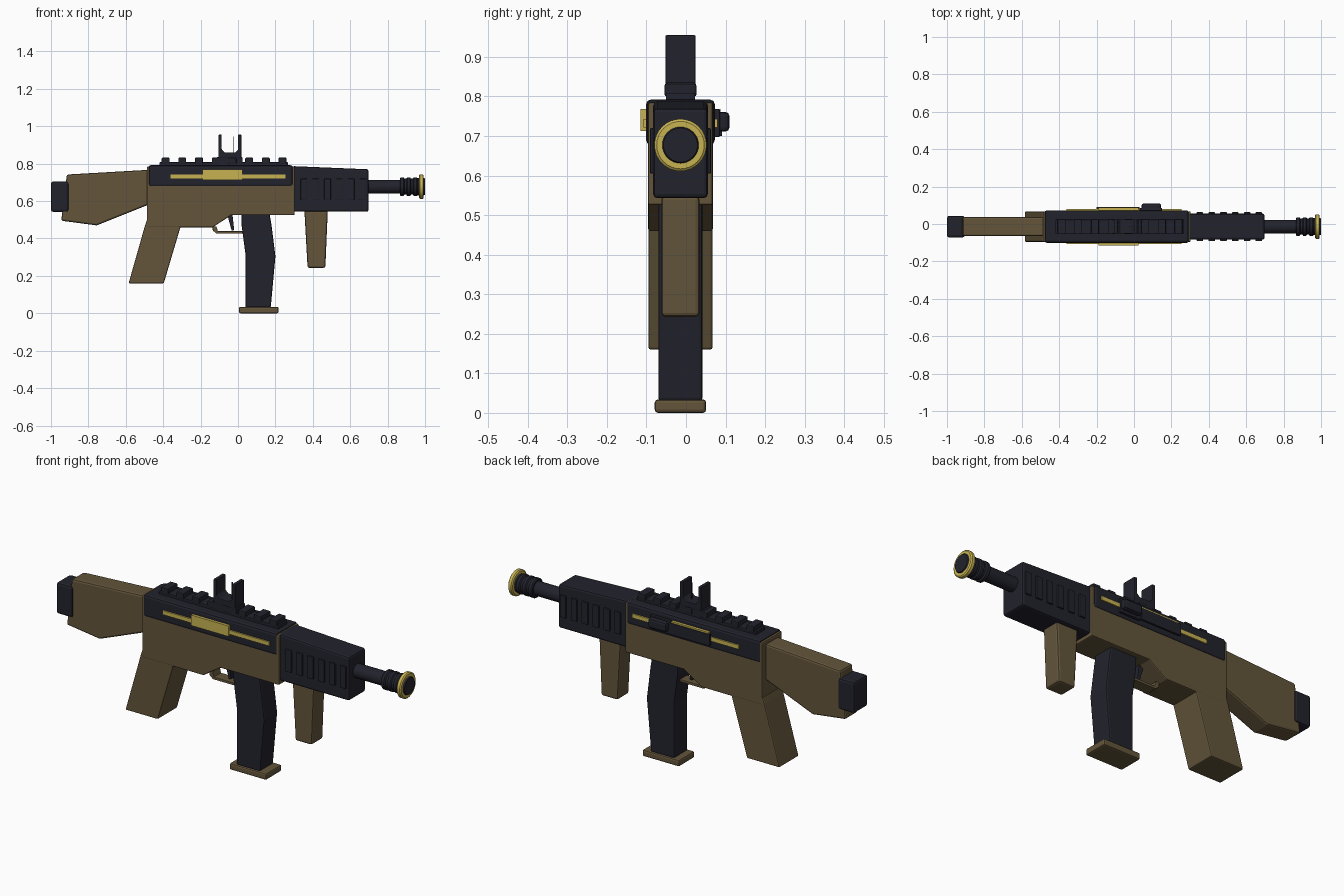
import bpy, bmesh, math
from mathutils import Matrix, Vector

cube = bpy.data.objects.get("Cube")
if cube:
    bpy.data.objects.remove(cube, do_unlink=True)

MID = -0.014   # centre plane of the whole body


def material(name, rgb):
    m = bpy.data.materials.new(name)
    m.use_nodes = True
    m.diffuse_color = (*rgb, 1)
    bsdf = next(n for n in m.node_tree.nodes if n.type == 'BSDF_PRINCIPLED')
    bsdf.inputs["Base Color"].default_value = (*rgb, 1)
    return m


BROWN = material("brown", (0.125, 0.09, 0.043))
DARK = material("dark_navy", (0.016, 0.016, 0.026))
GOLD = material("gold", (0.57, 0.45, 0.085))


def finish(name, bm, mat, bevel=0.0):
    bmesh.ops.recalc_face_normals(bm, faces=bm.faces)
    mesh = bpy.data.meshes.new(name)
    bm.to_mesh(mesh)
    bm.free()
    mesh.materials.append(mat)
    ob = bpy.data.objects.new(name, mesh)
    bpy.context.collection.objects.link(ob)
    if bevel:
        mod = ob.modifiers.new("soft_edges", 'BEVEL')
        mod.width, mod.segments, mod.limit_method = bevel, 2, 'ANGLE'
        mod.angle_limit = math.radians(40)
    return ob


def prism(name, points, half, mat, bevel=0.006, mid=MID):
    """Side outline in x and z, given thickness across y."""
    bm = bmesh.new()
    face = bm.faces.new([bm.verts.new((x, mid - half, z)) for x, z in points])
    out = bmesh.ops.extrude_face_region(bm, geom=[face])
    verts = [v for v in out["geom"] if isinstance(v, bmesh.types.BMVert)]
    bmesh.ops.translate(bm, verts=verts, vec=(0, 2 * half, 0))
    return finish(name, bm, mat, bevel)


def box(name, x, y, z, mat, bevel=0.0):
    return prism(name, [(x[0], z[0]), (x[1], z[0]), (x[1], z[1]), (x[0], z[1])],
                 (y[1] - y[0]) / 2, mat, bevel, (y[0] + y[1]) / 2)


def mid_box(name, x, half, z, mat, bevel=0.0):
    return box(name, x, (MID - half, MID + half), z, mat, bevel)


def turned(name, profile, mat, height=0.677):
    """Profile of (x, radius) spun about the barrel axis."""
    bm = bmesh.new()
    pts = [(profile[0][0], 0)] + profile + [(profile[-1][0], 0)]
    verts = [bm.verts.new((x, MID, height + r)) for x, r in pts]
    edges = [bm.edges.new(pair) for pair in zip(verts, verts[1:])]
    bmesh.ops.spin(bm, geom=verts + edges, cent=(0, MID, height), axis=(1, 0, 0),
                   angle=math.tau, steps=32)
    bmesh.ops.remove_doubles(bm, verts=bm.verts, dist=1e-4)
    ob = finish(name, bm, mat)
    bpy.ops.object.select_all(action='DESELECT')
    ob.select_set(True)
    bpy.context.view_layer.objects.active = ob
    bpy.ops.object.shade_smooth_by_angle(angle=math.radians(35))
    return ob


# Lower receiver with the raked pistol grip
prism("lower_receiver", [(-0.487, 0.785), (0.303, 0.785), (0.303, 0.525), (-0.035, 0.525),
                         (-0.135, 0.46), (-0.487, 0.46)], 0.082, BROWN)
prism("pistol_grip", [(-0.487, 0.5), (-0.497, 0.47), (-0.585, 0.16), (-0.397, 0.16),
                      (-0.305, 0.47), (-0.32, 0.5)], 0.081, BROWN)

# Upper receiver cover
mid_box("upper_receiver", (-0.478, 0.293), 0.087, (0.678, 0.792), DARK, 0.012)

# Gold side strips and centre panels
for side, name in ((-1, "right"), (1, "left")):
    face = MID + side * 0.087
    for part, x, z, depth in (("strip", (-0.36, 0.255), (0.722, 0.743), 0.007),
                              ("panel", (-0.19, 0.025), (0.713, 0.768), 0.014)):
        ends = sorted((face - side * 0.01, face + side * depth))
        box(f"{name}_gold_{part}", x, ends, z, GOLD)

# Port cover and charging knob on the left side
box("port_cover", (-0.2, 0.03), (0.08, 0.091), (0.7, 0.76), DARK, 0.002)
box("knob_base", (0.03, 0.15), (0.065, 0.086), (0.697, 0.768), DARK, 0.004)
box("charging_knob", (0.04, 0.145), (0.07, 0.11), (0.711, 0.761), DARK, 0.011)

# Stock and butt pad
prism("stock", [(-0.915, 0.742), (-0.48, 0.767), (-0.48, 0.58), (-0.755, 0.47),
                (-0.945, 0.495)], 0.051, BROWN, 0.01)
mid_box("butt_pad", (-1.0, -0.905), 0.058, (0.542, 0.705), DARK, 0.012)

# Handguard with raised ribs on both sides
prism("handguard", [(0.29, 0.787), (0.698, 0.77), (0.698, 0.543), (0.29, 0.543)],
      0.069, DARK, 0.01)
for i in range(6):
    x = 0.335 + i * 0.063
    mid_box(f"handguard_rib_{i + 1}", (x, x + 0.035), 0.077, (0.605, 0.72), DARK, 0.003)

# Barrel, muzzle device and gold muzzle ring
turned("barrel", [(0.68, 0.036), (0.88, 0.036)], DARK)
turned("muzzle_device", [(0.865, 0.044), (0.87, 0.05), (0.885, 0.05), (0.89, 0.043),
                         (0.9, 0.043), (0.905, 0.05), (0.92, 0.05), (0.925, 0.043),
                         (0.935, 0.043), (0.94, 0.05), (0.955, 0.05), (0.96, 0.046),
                         (0.995, 0.046), (1.0, 0.043)], DARK)
turned("muzzle_ring", [(0.968, 0.06), (0.973, 0.066), (0.988, 0.066), (0.993, 0.06)], GOLD)

# Top rail and its teeth
mid_box("rail_base", (-0.42, 0.268), 0.037, (0.78, 0.808), DARK, 0.003)
for i in range(8):
    x = -0.387 + i * 0.0893
    mid_box(f"rail_tooth_{i + 1}", (x - 0.021, x + 0.021), 0.04, (0.8, 0.832), DARK, 0.004)

# Open sight
mid_box("sight_base", (-0.115, 0.025), 0.037, (0.8, 0.835), DARK, 0.004)
prism("sight_frame", [(-0.105, 0.83), (0.018, 0.83), (0.018, 0.955), (0, 0.955), (0, 0.875),
                      (-0.015, 0.86), (-0.072, 0.86), (-0.087, 0.875), (-0.087, 0.955),
                      (-0.105, 0.955)], 0.038, DARK, 0.003)
mid_box("sight_pin", (-0.025, -0.021), 0.003, (0.85, 0.945), DARK)

# Magazine and floor plate
prism("magazine", [(0.018, 0.55), (0.165, 0.55), (0.178, 0.48), (0.2, 0.305), (0.175, 0.03),
                   (0.04, 0.03), (0.04, 0.315), (0.018, 0.48)], 0.056, DARK, 0.008)
mid_box("magazine_floor_plate", (0.005, 0.217), 0.065, (0.0, 0.034), BROWN, 0.008)

# Foregrip
prism("foregrip", [(0.355, 0.55), (0.48, 0.55), (0.467, 0.243), (0.372, 0.243)],
      0.048, BROWN, 0.01)

# Trigger and its guard
prism("trigger_guard", [(-0.135, 0.465), (-0.135, 0.443), (-0.115, 0.426), (0.03, 0.426),
                        (0.03, 0.439), (-0.108, 0.439), (-0.115, 0.465)], 0.03, BROWN, 0.002)
prism("trigger", [(-0.058, 0.53), (-0.03, 0.53), (-0.02, 0.445), (-0.034, 0.442)],
      0.014, DARK, 0.002)
